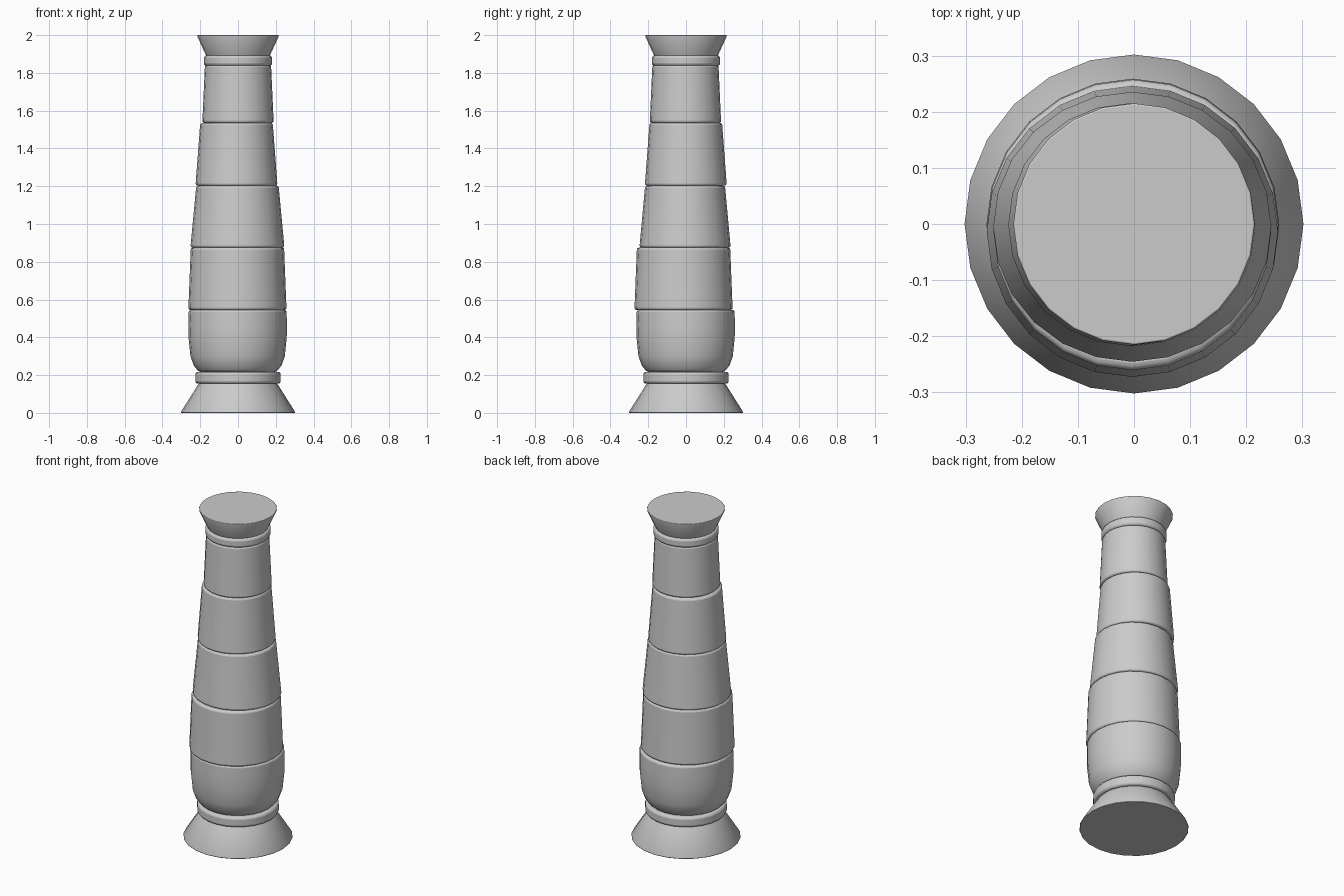
import bpy, bmesh, math

if "Cube" in bpy.data.objects:
    bpy.data.objects.remove(bpy.data.objects["Cube"])

SIDES = 24


def lathe(name, profile, offset=(0, 0), stretch=(1, 1), bevel=0.012):
    """Spin an (r, z) profile into a closed solid with softened rims."""
    bm = bmesh.new()
    rings = []
    for r, z in profile:
        ring = []
        for i in range(SIDES):
            a = 2 * math.pi * i / SIDES
            ring.append(bm.verts.new((r * stretch[0] * math.cos(a) + offset[0],
                                      r * stretch[1] * math.sin(a) + offset[1], z)))
        rings.append(ring)
    for lo, hi in zip(rings, rings[1:]):
        for i in range(SIDES):
            j = (i + 1) % SIDES
            bm.faces.new((lo[i], lo[j], hi[j], hi[i]))
    bm.faces.new(rings[0][::-1])
    bm.faces.new(rings[-1])
    mesh = bpy.data.meshes.new(name)
    bm.to_mesh(mesh)
    bm.free()
    obj = bpy.data.objects.new(name, mesh)
    bpy.context.collection.objects.link(obj)
    if bevel:
        mod = obj.modifiers.new("soft_rims", 'BEVEL')
        mod.width = bevel
        mod.segments = 3
        mod.limit_method = 'ANGLE'
        mod.angle_limit = math.radians(40)
    bpy.ops.object.select_all(action='DESELECT')
    obj.select_set(True)
    bpy.context.view_layer.objects.active = obj
    bpy.ops.object.shade_smooth_by_angle(angle=math.radians(35))
    return obj


# Flared foot and capital
lathe("base", [(0.302, 0), (0.302, 0.006), (0.208, 0.155)], bevel=0.003)
lathe("capital", [(0.168, 1.89), (0.215, 1.992), (0.215, 2.0)], bevel=0.003)

# Collar rings
lathe("lower_collar", [(0.226, 0.155), (0.226, 0.217)], bevel=0.014)
lathe("upper_collar", [(0.181, 1.838), (0.181, 1.892)], bevel=0.014)

# Bulging lowest drum
lathe("drum_1", [(0.205, 0.217), (0.232, 0.25), (0.25, 0.30), (0.26, 0.40),
                 (0.261, 0.47), (0.259, 0.545)], offset=(-0.002, -0.002))

# Tapering drums, each slightly shifted: bottom z, top z, radii, offset, stretch
drums = [
    (0.545, 0.875, 0.260, 0.247, (-0.003, -0.013), (1, 1)),
    (0.875, 1.203, 0.249, 0.218, (-0.003, -0.005), (1, 0.97)),
    (1.203, 1.535, 0.217, 0.192, (-0.008, -0.001), (1, 1)),
    (1.535, 1.842, 0.189, 0.175, (0, -0.003), (1, 1)),
]
for n, (z0, z1, r0, r1, off, stretch) in enumerate(drums, 2):
    lathe(f"drum_{n}", [(r0, z0), (r1, z1)], off, stretch)
